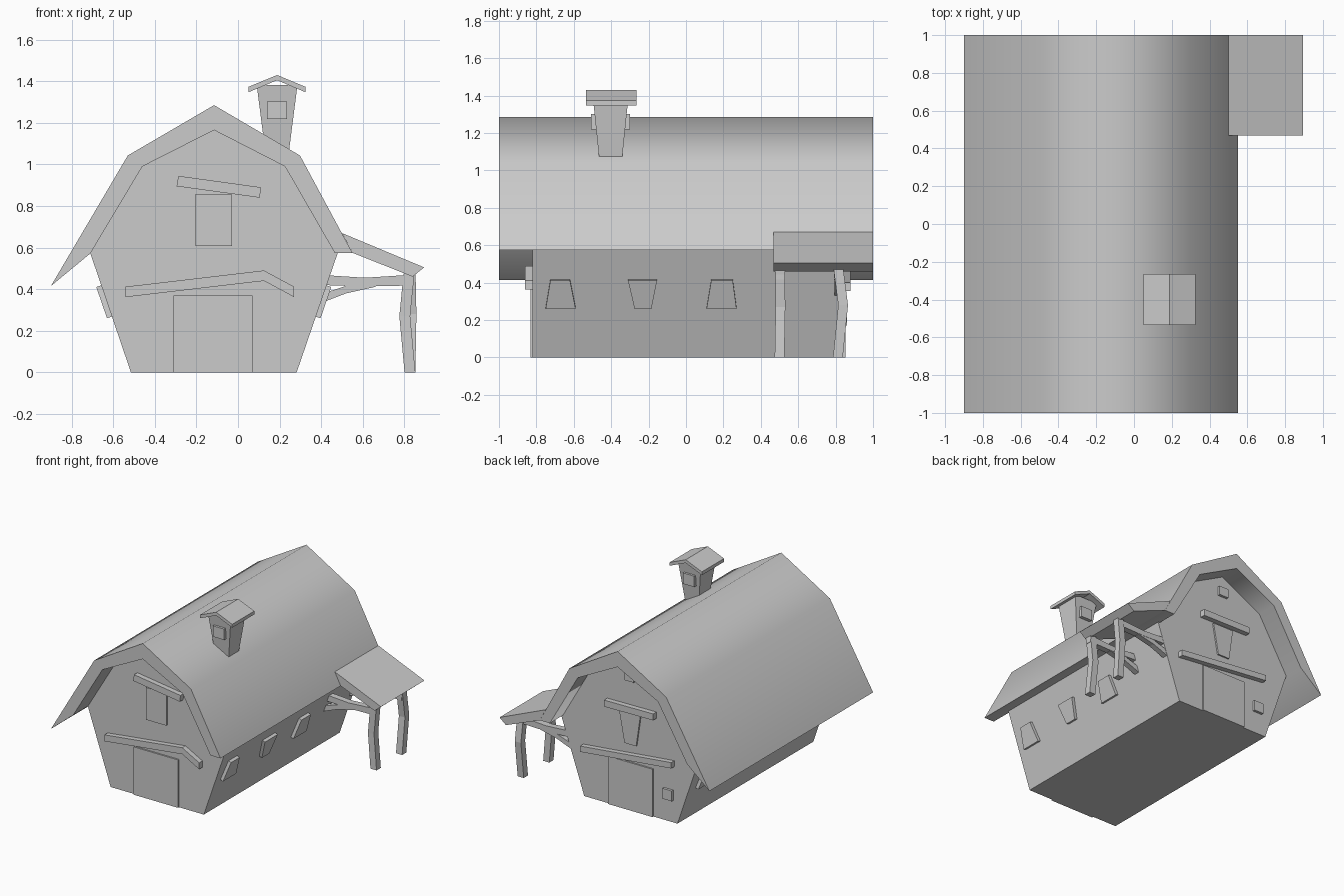
import bpy, bmesh, math
from mathutils import Vector

if "Cube" in bpy.data.objects:
    bpy.data.objects.remove(bpy.data.objects["Cube"])


def loft(name, rings):
    """Closed solid skinned through a series of matching rings."""
    bm = bmesh.new()
    vs = [[bm.verts.new(p) for p in r] for r in rings]
    n = len(rings[0])
    for a, b in zip(vs, vs[1:]):
        for i in range(n):
            bm.faces.new((a[i], a[(i + 1) % n], b[(i + 1) % n], b[i]))
    bm.faces.new(vs[0])
    bm.faces.new(vs[-1])
    bmesh.ops.recalc_face_normals(bm, faces=bm.faces[:])
    me = bpy.data.meshes.new(name)
    bm.to_mesh(me)
    bm.free()
    ob = bpy.data.objects.new(name, me)
    bpy.context.collection.objects.link(ob)
    return ob


def prism(name, pts, y0, y1):
    """Front-view outline (x, z) extruded along y."""
    return loft(name, [[(x, y, z) for x, z in pts] for y in (y0, y1)])


def rect(x0, x1, z0, z1):
    return [(x0, z0), (x1, z0), (x1, z1), (x0, z1)]


def post(name, path, h=0.026):
    """Square post with horizontal sections along a bent path."""
    return loft(name, [[(x - h, y - h, z), (x + h, y - h, z),
                        (x + h, y + h, z), (x - h, y + h, z)] for x, y, z in path])


def beam(name, path, y, hy=0.024):
    """Beam running along x; path holds (x, z, half height)."""
    return loft(name, [[(x, y - hy, z - h), (x, y + hy, z - h),
                        (x, y + hy, z + h), (x, y - hy, z + h)] for x, z, h in path])


CX = -0.115
F, B = -0.82, 0.84

# Barn body with outward-leaning walls
inner = [(-0.71, 0.572), (-0.46, 0.99), (CX, 1.165), (0.226, 0.99), (0.465, 0.575)]
prism("barn_body", [(-0.515, 0), (0.282, 0), (0.48, 0.575)] + inner[::-1], F, B)

# Gambrel roof shell, smooth across its slopes
outer = [(-0.90, 0.415), (-0.53, 1.043), (CX, 1.285), (0.298, 1.043), (0.55, 0.575)]
roof = prism("main_roof", outer + inner[::-1], -1, 1)
bpy.context.view_layer.objects.active = roof
roof.select_set(True)
bpy.ops.object.shade_smooth_by_angle(angle=math.radians(65))
roof.select_set(False)

# Front details
prism("front_door", rect(-0.31, 0.07, 0, 0.37), F - 0.012, F + 0.02)
prism("front_lower_plank", [(-0.54, 0.362), (0.125, 0.44), (0.27, 0.362),
                            (0.27, 0.412), (0.125, 0.49), (-0.54, 0.412)], F - 0.04, F + 0.02)
prism("front_loft_hatch", rect(-0.205, -0.03, 0.608, 0.857), F - 0.012, F + 0.02)
prism("front_upper_plank", [(-0.295, 0.895), (0.105, 0.84), (0.11, 0.89), (-0.287, 0.945)],
      F - 0.04, F + 0.02)

# Back details
prism("back_door", rect(-0.31, 0.07, 0, 0.37), B - 0.02, B + 0.012)
prism("back_lower_plank", [(0.29, 0.355), (0.29, 0.40), (-0.49, 0.48), (-0.49, 0.435)],
      B - 0.02, B + 0.04)
prism("back_loft_hatch", [(-0.07, 0.51), (-0.17, 0.51), (-0.205, 0.75), (-0.025, 0.75)],
      B - 0.02, B + 0.012)
prism("back_upper_plank", [(0.085, 0.76), (0.085, 0.81), (-0.335, 0.815), (-0.335, 0.765)],
      B - 0.02, B + 0.04)
prism("back_gable_vent", rect(-0.155, -0.075, 1.0, 1.07), B - 0.02, B + 0.02)
prism("back_low_vent", rect(-0.48, -0.40, 0.17, 0.25), B - 0.02, B + 0.02)

# Side windows: trapezoids lying on the leaning walls, turned half round for the left side
Z0, Z1 = 0.268, 0.418
shapes = [(-0.75, -0.59, -0.725, -0.62), (-0.275, -0.185, -0.31, -0.155),
          (0.11, 0.27, 0.135, 0.25)]
slope = 0.198 / 0.575
nrm = Vector((1, 0, -slope)).normalized()
for i, (b0, b1, t0, t1) in enumerate(shapes):
    quad = [Vector((0.282 + slope * z, y, z))
            for y, z in ((b0, Z0), (b1, Z0), (t1, Z1), (t0, Z1))]
    rings = [[p + nrm * d for p in quad] for d in (-0.02, 0.024)]
    loft(f"right_window_{i + 1}", rings)
    loft(f"left_window_{i + 1}", [[(2 * -0.1165 - p.x, -p.y, p.z) for p in r] for r in rings])

# Cupola: tapered shaft, small windows and gabled cap
ux, uy = 0.188, -0.403
loft("cupola_shaft", [[(ux + sx * hx, uy + sy * hy, z)
                       for sx, sy in ((-1, -1), (1, -1), (1, 1), (-1, 1))]
                      for z, hx, hy in ((1.07, 0.058, 0.062), (1.382, 0.098, 0.094))])
for side, y0, y1 in (("front", -0.507, -0.46), ("back", -0.345, -0.30)):
    prism(f"cupola_{side}_window", rect(0.14, 0.236, 1.218, 1.302), y0, y1)
prism("cupola_roof", [(0.05, 1.347), (ux, 1.405), (0.325, 1.347),
                      (0.325, 1.373), (ux, 1.43), (0.05, 1.373)], -0.535, -0.265)

# Lean-to roof with bent posts, tie beams and braces
prism("lean_to_roof", [(0.50, 0.67), (0.895, 0.505), (0.84, 0.46), (0.55, 0.575)], 0.468, 1)
post("front_post", [(0.827, 0.50, 0), (0.802, 0.505, 0.27), (0.822, 0.503, 0.475)])
post("back_post", [(0.827, 0.812, 0), (0.832, 0.84, 0.28), (0.828, 0.815, 0.475)])
for side, y in (("front", 0.503), ("back", 0.815)):
    beam(f"{side}_tie_beam", [(0.41, 0.444, 0.024), (0.61, 0.434, 0.021), (0.845, 0.444, 0.026)], y)
    beam(f"{side}_brace", [(0.38, 0.348, 0.022), (0.52, 0.398, 0.018), (0.66, 0.425, 0.014)], y, 0.022)
